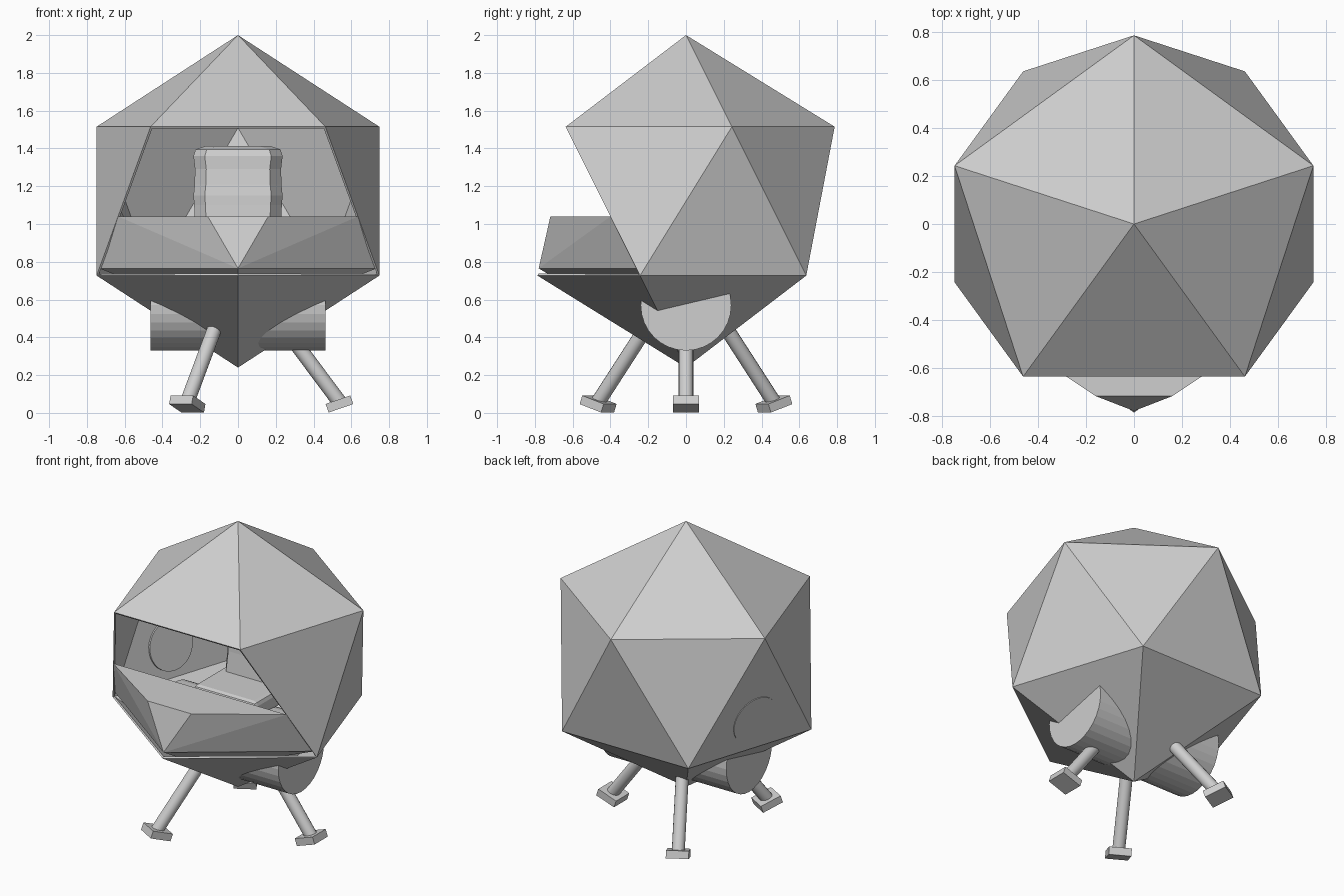
import bpy, bmesh, math
from mathutils import Vector, Matrix

if "Cube" in bpy.data.objects:
    bpy.data.objects.remove(bpy.data.objects["Cube"])

grey = bpy.data.materials.new("plain_grey")
grey.diffuse_color = (0.62, 0.62, 0.62, 1)
grey.use_nodes = True
grey.node_tree.nodes["Principled BSDF"].inputs["Base Color"].default_value = grey.diffuse_color


def finish(name, bm, smooth=None):
    bmesh.ops.recalc_face_normals(bm, faces=bm.faces)
    mesh = bpy.data.meshes.new(name)
    bm.to_mesh(mesh)
    bm.free()
    mesh.materials.append(grey)
    ob = bpy.data.objects.new(name, mesh)
    bpy.context.collection.objects.link(ob)
    if smooth:
        bpy.context.view_layer.objects.active = ob
        ob.select_set(True)
        bpy.ops.object.shade_smooth_by_angle(angle=math.radians(smooth))
        ob.select_set(False)
    return ob


def hull_of(points):
    bm = bmesh.new()
    for p in points:
        bm.verts.new(p)
    bmesh.ops.convex_hull(bm, input=bm.verts[:])
    return bm


def rod(name, a, b, radius, sides, smooth=None):
    a, b = Vector(a), Vector(b)
    d = b - a
    bm = bmesh.new()
    bmesh.ops.create_cone(bm, cap_ends=True, segments=sides, radius1=radius,
                          radius2=radius, depth=d.length,
                          matrix=Matrix.Translation((a + b) / 2) @
                          d.to_track_quat('Z', 'Y').to_matrix().to_4x4())
    return finish(name, bm, smooth)


def box(name, size, matrix, bevel=0):
    bm = bmesh.new()
    bmesh.ops.create_cube(bm, size=1, matrix=matrix @ Matrix.Diagonal((*size, 1)))
    if bevel:
        bmesh.ops.bevel(bm, geom=bm.edges[:], offset=bevel, segments=2,
                        profile=0.5, affect='EDGES')
    return finish(name, bm)


# Twenty-sided cabin shell, with three front faces left open
R = 0.787
def ring(start, z):
    return [(R * math.cos(math.radians(start + 72 * k)),
             R * math.sin(math.radians(start + 72 * k)), z) for k in range(5)]

bm = hull_of([(0, 0, 2), (0, 0, 0.24)] + ring(90, 1.515) + ring(-90, 0.727))
bmesh.ops.recalc_face_normals(bm, faces=bm.faces)
opening = [f for f in bm.faces if 0.8 < f.calc_center_median().z < 1.5
           and f.calc_center_median().y < -0.4]
bmesh.ops.delete(bm, geom=opening, context='FACES')
shell = finish("cabin_shell", bm)
wall = shell.modifiers.new("wall", 'SOLIDIFY')
wall.thickness = 0.014
wall.offset = -1

# Faceted control console across the lower front
bm = hull_of([(0, -0.78, 0.765), (0, -0.3, 0.48)] +
             [(s * x, y, z) for s in (-1, 1) for x, y, z in
              ((0.16, -0.718, 1.04), (0.635, -0.4, 1.04), (0.735, -0.243, 0.765))])
bmesh.ops.dissolve_limit(bm, angle_limit=math.radians(3),
                         verts=bm.verts[:], edges=bm.edges[:])
finish("control_console", bm)

# Round hatch set in the left wall
corners = [Vector(p) for p in ((-0.75, 0.243, 1.515), (-0.463, 0.637, 0.727),
                               (-0.75, -0.243, 0.727))]
normal = (corners[1] - corners[0]).cross(corners[2] - corners[0]).normalized()
if normal.x > 0:
    normal.negate()
centre = corners[0] * 0.26 + corners[1] * 0.36 + corners[2] * 0.38
rod("round_hatch", centre - normal * 0.025, centre + normal * 0.004, 0.16, 32)

# Thruster drum crossing under the cabin
rod("thruster_drum", (-0.463, 0, 0.57), (0.463, 0, 0.57), 0.24, 32)

# Three splayed legs with tilted feet
for i in range(3):
    turn = Matrix.Rotation(math.radians(120 * i), 4, 'Z')
    rod(f"leg_{i + 1}", turn @ Vector((0.2, 0, 0.51)),
        turn @ Vector((0.537, 0, 0.058)), 0.039, 16, 40)
    box(f"foot_{i + 1}", (0.138, 0.138, 0.048), turn @
        Matrix.Translation((0.537, 0, 0.047)) @ Matrix.Rotation(math.radians(-19), 4, 'Y'))

# Padded seat back, lofted from chamfered sections
rows = [(0.8, 0.22), (0.9, 0.235), (1.04, 0.23), (1.1, 0.232), (1.15, 0.236),
        (1.21, 0.23), (1.29, 0.228), (1.36, 0.236), (1.395, 0.225), (1.413, 0.17)]
bm = bmesh.new()
loops = []
for z, w in rows:
    t = (w - 0.17) * 0.9
    y = 0.23 + 0.1 * (z - 1.1)
    section = [(-w, y), (-w + 0.06, y - 0.03 - t), (w - 0.06, y - 0.03 - t),
               (w, y), (w, y + 0.05), (w - 0.03, y + 0.08),
               (-w + 0.03, y + 0.08), (-w, y + 0.05)]
    loops.append([bm.verts.new((px, py, z)) for px, py in section])
for lo, hi in zip(loops, loops[1:]):
    for k in range(8):
        j = (k + 1) % 8
        bm.faces.new((lo[k], lo[j], hi[j], hi[k]))
bm.faces.new(loops[0])
bm.faces.new(loops[-1])
finish("seat_back", bm)

# Seat cushion
box("seat_cushion", (0.46, 0.4, 0.12), Matrix.Translation((0, 0.05, 0.85)), 0.03)
